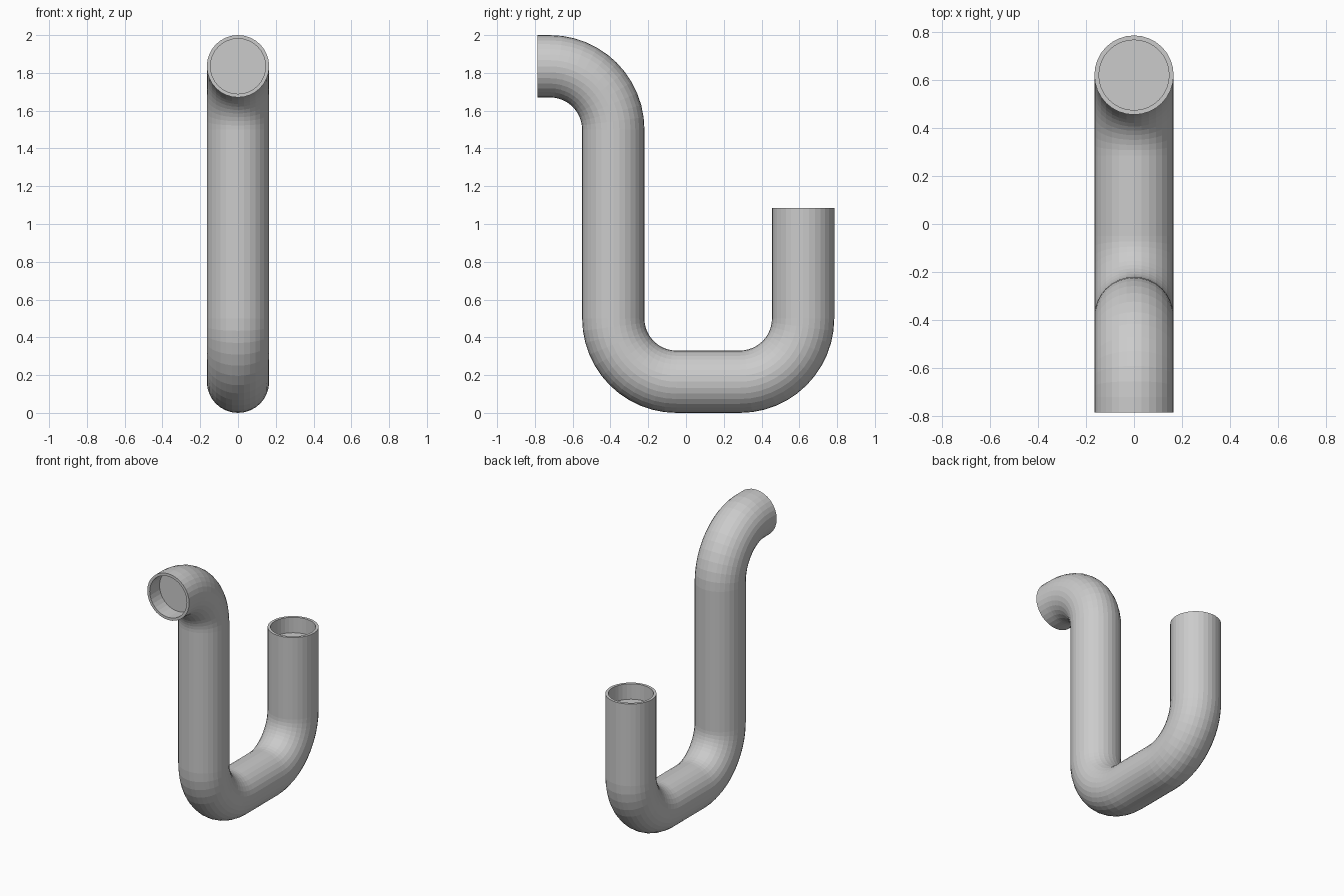
import bpy, bmesh, math
from mathutils import Vector

if "Cube" in bpy.data.objects:
    bpy.data.objects.remove(bpy.data.objects["Cube"])

R, R_IN, BEND = 0.165, 0.146, 0.335   # outer radius, bore radius, bend radius
SIDES, STEPS, DEPTH = 32, 12, 0.11    # facets, segments per elbow, socket depth


def bend(cy, cz, a0, a1):
    """Centreline points and tangents of one quarter-turn elbow."""
    out = []
    for i in range(STEPS + 1):
        a = math.radians(a0 + (a1 - a0) * i / STEPS)
        s = 1 if a1 > a0 else -1
        out.append((Vector((0, cy + BEND * math.cos(a), cz + BEND * math.sin(a))),
                    Vector((0, -math.sin(a) * s, math.cos(a) * s))))
    return out


# Centreline: front outlet, down pipe, trap bottom, upright inlet
start = (Vector((0, -0.785, 1.835)), Vector((0, 1, 0)))
end = (Vector((0, 0.62, 1.085)), Vector((0, 0, 1)))
path = ([start] + bend(-0.72, 1.5, 90, 0) + bend(-0.05, 0.5, 180, 270)
        + bend(0.285, 0.5, 270, 360) + [end])

bm = bmesh.new()


def ring(p, t, r):
    x = Vector((1, 0, 0))
    n = t.cross(x)
    return [bm.verts.new(p + x * (r * math.cos(a)) + n * (r * math.sin(a)))
            for a in (2 * math.pi * i / SIDES for i in range(SIDES))]


def bridge(a, b):
    for i in range(SIDES):
        j = (i + 1) % SIDES
        bm.faces.new((a[i], a[j], b[j], b[i]))


# Outer skin
rings = [ring(p, t, R) for p, t in path]
for a, b in zip(rings, rings[1:]):
    bridge(a, b)

# Rims and recessed sockets at both ends
for (p, t), outer, inward in ((start, rings[0], 1), (end, rings[-1], -1)):
    rim = ring(p, t, R_IN)
    # the socket floor stays square to the opening
    floor = ring(p + t * inward * DEPTH, t, R_IN)
    bridge(outer, rim)
    bridge(rim, floor)
    bm.faces.new(floor)

bmesh.ops.recalc_face_normals(bm, faces=bm.faces[:])
mesh = bpy.data.meshes.new("drain_pipe")
bm.to_mesh(mesh)
bm.free()
bpy.context.collection.objects.link(bpy.data.objects.new("drain_pipe", mesh))
